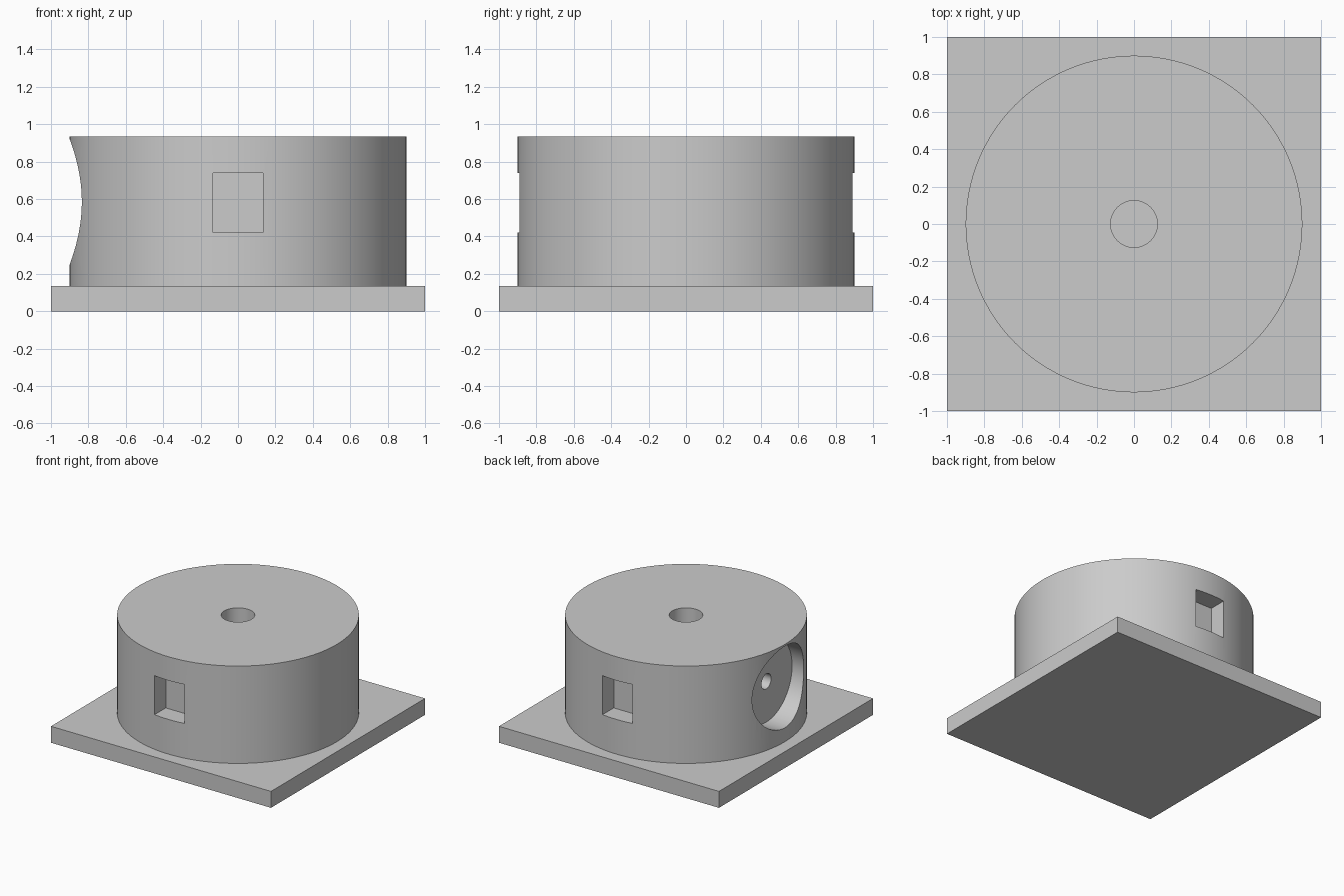
import bpy
import math
from mathutils import Vector

cube = bpy.data.objects.get("Cube")
if cube:
    bpy.data.objects.remove(cube, do_unlink=True)

# Single grey material
grey = bpy.data.materials.new("plain_grey")
grey.use_nodes = True
colour = (0.6, 0.6, 0.6, 1)
grey.diffuse_color = colour
grey.node_tree.nodes["Principled BSDF"].inputs["Base Color"].default_value = colour

BASE_TOP, BODY_TOP, RADIUS = 0.135, 0.935, 0.9
PORT_Z = 0.585


def box(name, low, high):
    low, high = Vector(low), Vector(high)
    bpy.ops.mesh.primitive_cube_add(size=1, location=(low + high) / 2)
    obj = bpy.context.object
    obj.name = name
    obj.scale = high - low
    bpy.ops.object.transform_apply(location=True, rotation=False, scale=True)
    obj.data.materials.append(grey)
    return obj


def rod(name, radius, start, end, sides):
    """Cylinder between two points."""
    start, end = Vector(start), Vector(end)
    axis = end - start
    turn = axis.to_track_quat("Z", "Y").to_euler()
    bpy.ops.mesh.primitive_cylinder_add(vertices=sides, radius=radius, depth=axis.length,
                                        location=(start + end) / 2, rotation=turn)
    obj = bpy.context.object
    obj.name = name
    bpy.ops.object.transform_apply(location=True, rotation=True, scale=True)
    obj.data.materials.append(grey)
    return obj


# Square base plate and round body
box("base_plate", (-1, -1, 0), (1, 1, BASE_TOP))
body = rod("round_body", RADIUS, (0, 0, BASE_TOP), (0, 0, BODY_TOP), 128)

# Cutters: front and back windows, round side pocket, its small hole, top hole
cutters = [
    box("front_window_cutter", (-0.135, -1.1, 0.42), (0.135, -0.745, 0.74)),
    box("back_window_cutter", (-0.135, 0.745, 0.42), (0.135, 1.1, 0.74)),
    rod("side_pocket_cutter", 0.335, (-1.1, 0, PORT_Z), (-0.73, 0, PORT_Z), 96),
    rod("side_hole_cutter", 0.062, (-1.1, 0, PORT_Z), (-0.55, 0, PORT_Z), 48),
    rod("top_hole_cutter", 0.125, (0, 0, 0.7), (0, 0, 1.1), 64),
]
bpy.ops.object.select_all(action="DESELECT")
body.select_set(True)
bpy.context.view_layer.objects.active = body
for cutter in cutters:
    cutter.hide_render = True
    cut = body.modifiers.new(cutter.name, "BOOLEAN")
    cut.operation = "DIFFERENCE"
    cut.solver = "EXACT"
    cut.object = cutter
    bpy.ops.object.modifier_apply(modifier=cut.name)
for cutter in cutters:
    bpy.data.objects.remove(cutter, do_unlink=True)

# Smooth curved walls, crisp rims
bpy.ops.object.shade_smooth_by_angle(angle=math.radians(20))
